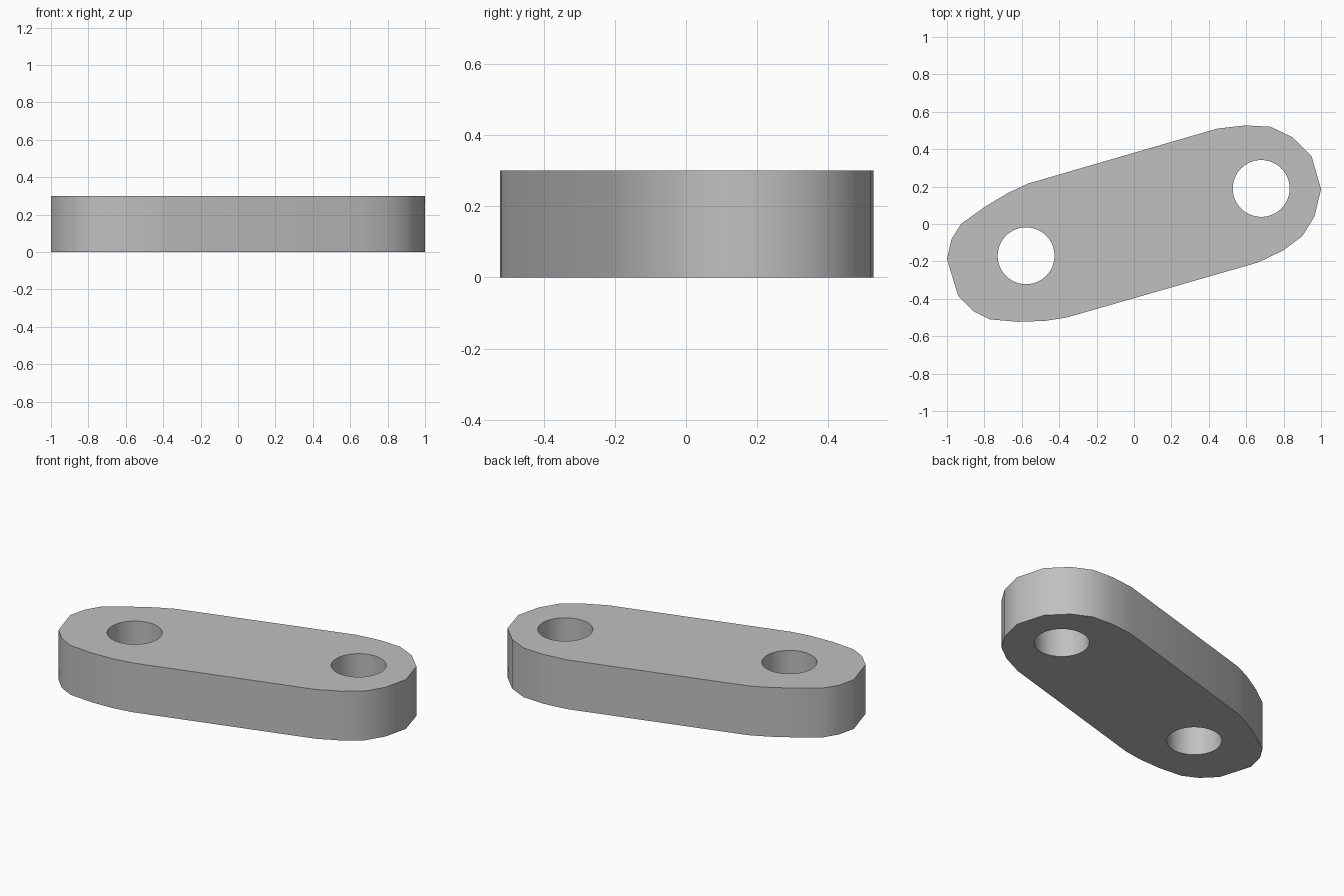
import bpy, bmesh, math

cube = bpy.data.objects.get("Cube")
if cube:
    bpy.data.objects.remove(cube, do_unlink=True)

THICKNESS = 0.3
HOLE_RADIUS = 0.152
HOLES = [(0.68, 0.19), (-0.577, -0.17)]

# Plate outline: right rounded end, then left rounded end
OUTLINE = [
    (0.665, -0.205), (0.8, -0.14), (0.9, -0.065), (0.965, 0.04),
    (1.0, 0.187), (0.95, 0.36), (0.845, 0.465), (0.73, 0.52),
    (0.595, 0.527), (0.445, 0.51),
    (-0.57, 0.215), (-0.675, 0.165), (-0.80, 0.09), (-0.925, 0.0),
    (-0.975, -0.08), (-1.0, -0.187), (-0.94, -0.385), (-0.86, -0.465),
    (-0.77, -0.51), (-0.62, -0.523), (-0.475, -0.518), (-0.36, -0.5),
]

grey = bpy.data.materials.new("plain grey")
grey.use_nodes = True
grey.diffuse_color = (0.53, 0.53, 0.53, 1)
grey.node_tree.nodes["Principled BSDF"].inputs["Base Color"].default_value = grey.diffuse_color


def prism(name, points, bottom, top):
    """Extrude a closed outline straight up."""
    bm = bmesh.new()
    base = bm.faces.new([bm.verts.new((x, y, bottom)) for x, y in points])
    cap = bmesh.ops.extrude_face_region(bm, geom=[base])["geom"]
    bmesh.ops.translate(bm, vec=(0, 0, top - bottom),
                        verts=[v for v in cap if isinstance(v, bmesh.types.BMVert)])
    bmesh.ops.recalc_face_normals(bm, faces=bm.faces)
    mesh = bpy.data.meshes.new(name)
    bm.to_mesh(mesh)
    bm.free()
    mesh.materials.append(grey)
    obj = bpy.data.objects.new(name, mesh)
    bpy.context.collection.objects.link(obj)
    return obj


# Solid link plate
plate = prism("link_plate", OUTLINE, 0, THICKNESS)
bpy.ops.object.select_all(action="DESELECT")
bpy.context.view_layer.objects.active = plate
plate.select_set(True)

# Round through holes
for cx, cy in HOLES:
    angles = [math.tau * i / 48 for i in range(48)]
    circle = [(cx + HOLE_RADIUS * math.cos(a), cy + HOLE_RADIUS * math.sin(a)) for a in angles]
    cutter = prism("hole_cutter", circle, -0.1, THICKNESS + 0.1)
    cutter.hide_render = True
    cut = plate.modifiers.new("hole", "BOOLEAN")
    cut.operation = "DIFFERENCE"
    cut.solver = "EXACT"
    cut.object = cutter
    bpy.ops.object.modifier_apply(modifier=cut.name)
    bpy.data.objects.remove(cutter, do_unlink=True)

bpy.ops.object.shade_smooth_by_angle(angle=math.radians(30))
